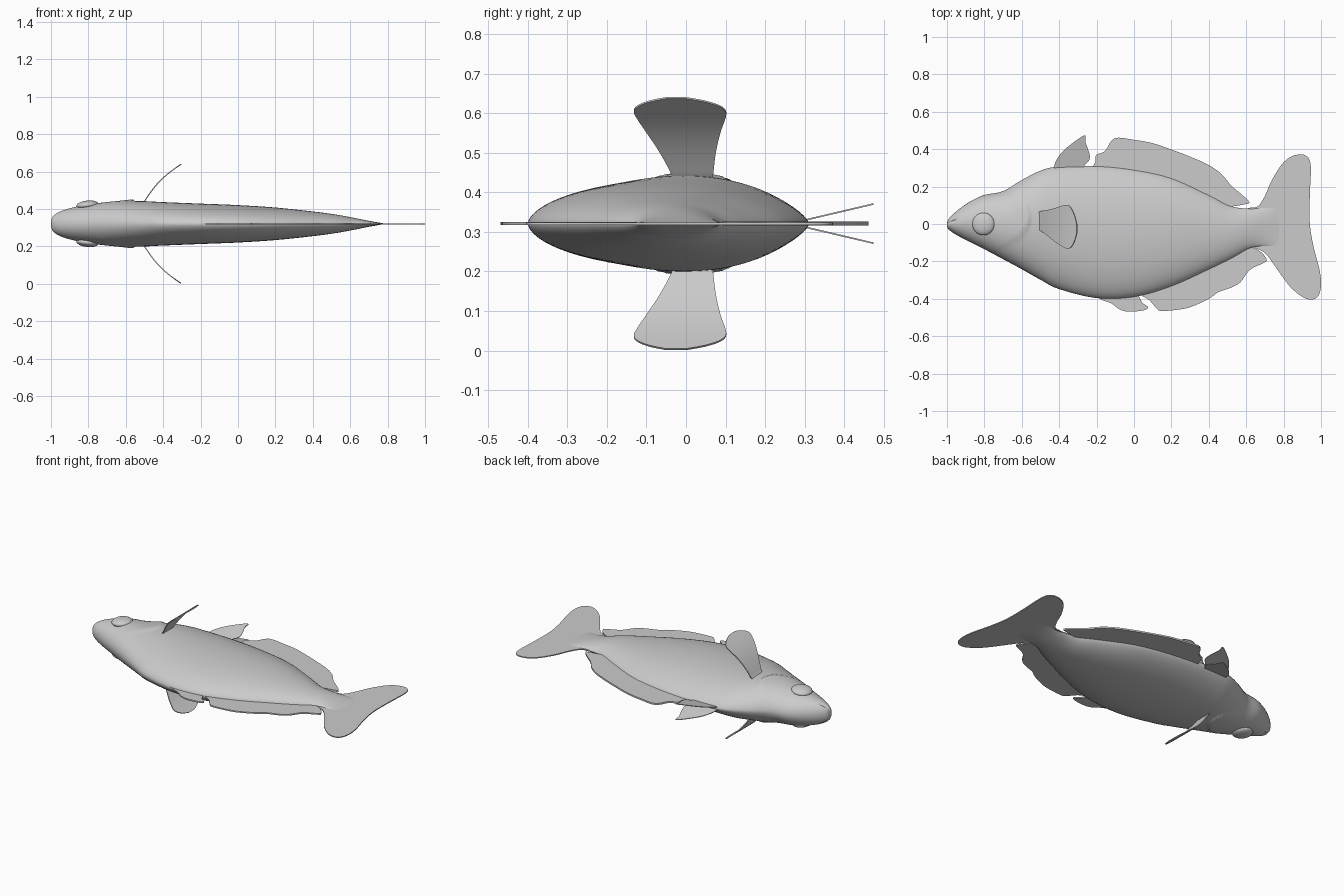
import bpy, bmesh, math

if "Cube" in bpy.data.objects:
    bpy.data.objects.remove(bpy.data.objects["Cube"])

ZC = 0.321  # mid-plane height: the fish lies on its side


def spline(pts, n, closed=False):
    """Catmull-Rom through tuples of any length."""
    m = len(pts)
    get = (lambda i: pts[i % m]) if closed else (lambda i: pts[max(0, min(m - 1, i))])
    out = []
    for i in range(m if closed else m - 1):
        for k in range(n):
            t = k / n
            out.append(tuple(
                0.5 * (2 * b + (c - a) * t + (2 * a - 5 * b + 4 * c - d) * t * t
                       + (3 * b - a - 3 * c + d) * t ** 3)
                for a, b, c, d in zip(get(i - 1), get(i), get(i + 1), get(i + 2))))
    return out if closed else out + [pts[-1]]


def finish(name, bm, angle=40):
    bmesh.ops.recalc_face_normals(bm, faces=bm.faces)
    me = bpy.data.meshes.new(name)
    bm.to_mesh(me)
    bm.free()
    ob = bpy.data.objects.new(name, me)
    bpy.context.collection.objects.link(ob)
    bpy.ops.object.select_all(action='DESELECT')
    ob.select_set(True)
    bpy.context.view_layer.objects.active = ob
    bpy.ops.object.shade_smooth_by_angle(angle=math.radians(angle))
    return ob


def flat_fin(name, outline, zf=lambda y: 0.0, t=0.004):
    """Thin plate from an outline in the fish's plane."""
    pts = spline(outline, 4, True)
    bm = bmesh.new()
    hi = [bm.verts.new((x, y, ZC + zf(y) + t)) for x, y in pts]
    lo = [bm.verts.new((x, y, ZC + zf(y) - t)) for x, y in pts]
    bm.faces.new(hi)
    bm.faces.new(lo[::-1])
    for i in range(len(pts)):
        j = (i + 1) % len(pts)
        bm.faces.new((hi[i], lo[i], lo[j], hi[j]))
    bmesh.ops.triangulate(bm, faces=[f for f in bm.faces if len(f.verts) > 4])
    return finish(name, bm)


# Body: stations of x, upper edge, lower edge, half thickness
stations = [(-1, .006, -.012, .012), (-.99, .028, -.03, .04), (-.95, .068, -.058, .066),
            (-.88, .118, -.095, .088), (-.8, .155, -.135, .103), (-.7, .176, -.188, .115),
            (-.6, .235, -.242, .121), (-.5, .285, -.298, .121), (-.4, .307, -.348, .116),
            (-.2, .31, -.396, .108), (0, .29, -.39, .1), (.2, .245, -.333, .087),
            (.4, .155, -.243, .066), (.52, .095, -.185, .05), (.62, .083, -.13, .032),
            (.7, .09, -.12, .016), (.78, .1, -.13, .002)]
N = 64
bm = bmesh.new()
rings = []
for x, top, bot, w in spline(stations, 10):
    c, h = (top + bot) / 2, (top - bot) / 2
    ring = []
    blend = max(0, min(1, (x + .9) / .5))
    for k in range(N):
        a = 2 * math.pi * k / N
        y, s = c + h * math.cos(a), math.sin(a)
        p = 1 + blend * (0.35 if math.cos(a) > 0 else 0.12) * abs(math.cos(a))
        z = w * abs(s) ** p
        # raised gill cover edge
        edge = -.555 - 6.4 * (y - .03) ** 2
        if x < edge:
            fade = max(0, min(1, (y + .15) / .12))
            z += .009 * math.exp((x - edge) / .07) * fade * abs(s)
        # mouth groove
        if x < -.945:
            z -= .008 * abs(s) * math.exp(-((y - (x + 1) * .5) / .006) ** 2)
        ring.append(bm.verts.new((x, y, ZC + math.copysign(z, s))))
    rings.append(ring)
for r, q in zip(rings, rings[1:]):
    for k in range(N):
        j = (k + 1) % N
        bm.faces.new((r[k], r[j], q[j], q[k]))
bm.faces.new(rings[0])
bm.faces.new(rings[-1])
finish("body", bm, 50)

# Single fins along the mid-plane
flat_fin("tail_fin", [(.6, .07), (.66, .093), (.7, .15), (.74, .24), (.8, .33), (.86, .368),
                      (.92, .365), (.945, .31), (.94, .15), (.94, 0), (.96, -.12), (.993, -.25),
                      (1, -.33), (.985, -.385), (.95, -.404), (.9, -.39), (.83, -.33),
                      (.75, -.22), (.7, -.155), (.64, -.125), (.6, -.1)], t=.003)
flat_fin("long_upper_fin", [(-.2, .25), (-.205, .335), (-.2, .37), (-.155, .39), (-.105, .458),
                            (0, .45), (.1, .432), (.2, .398), (.3, .36), (.4, .315), (.47, .265),
                            (.52, .205), (.57, .163), (.613, .122), (.605, .108), (.5, .09),
                            (.42, .08), (.2, .15)], t=.005)
flat_fin("short_lower_fin", [(-.22, -.36), (-.18, -.402), (-.12, -.425), (-.08, -.455),
                             (-.03, -.469), (.05, -.462), (.075, -.445), (.045, -.42),
                             (.02, -.375), (0, -.34)])
flat_fin("long_lower_fin", [(.03, -.33), (.04, -.38), (.08, -.405), (.125, -.456), (.15, -.465),
                            (.22, -.46), (.3, -.445), (.4, -.4), (.45, -.365), (.52, -.34),
                            (.57, -.31), (.62, -.245), (.69, -.21), (.71, -.193), (.68, -.15),
                            (.62, -.122), (.56, -.12), (.3, -.22)])

# Paired parts, mirrored across the mid-plane
pectoral = [(-.15, -.03, .06), (0, -.035, .068), (.25, -.065, .075), (.5, -.1, .087),
            (.7, -.125, .1), (.8, -.132, .1), (.88, -.12, .082), (.95, -.09, .045), (1, -.05, 0)]
for side, sg in (("top", 1), ("bottom", -1)):
    flat_fin("small_paired_fin_" + side,
             [(-.41, .29), (-.425, .315), (-.4, .365), (-.355, .412), (-.265, .474), (-.26, .44),
              (-.238, .375), (-.24, .34), (-.265, .315), (-.28, .29)],
             lambda y: sg * (.011 + .235 * (y - .31)), .002)

    # Pectoral fin: a bowed strip leaning back
    bm = bmesh.new()
    rows = []
    for s, lo, hi in spline(pectoral, 4):
        bow = .012 * math.sin(math.pi * max(0, s))
        x, z = -.5 + .195 * s - bow, .121 + .197 * s + bow
        rows.append([[bm.verts.new((x + d, lo + (hi - lo) * k / 6, ZC + sg * (z - d)))
                      for k in range(7)] for d in (-.002, .002)])
    for a, b in zip(rows, rows[1:]):
        for f in (0, 1):
            for k in range(6):
                bm.faces.new((a[f][k], a[f][k + 1], b[f][k + 1], b[f][k]))
        for k in (0, 6):
            bm.faces.new((a[0][k], a[1][k], b[1][k], b[0][k]))
    for r in (rows[0], rows[-1]):
        for k in range(6):
            bm.faces.new((r[0][k], r[0][k + 1], r[1][k + 1], r[1][k]))
    finish("pectoral_fin_" + side, bm)

    # Eye: flattened dome tilted with the head
    bm = bmesh.new()
    bmesh.ops.create_uvsphere(bm, u_segments=32, v_segments=16, radius=.06)
    eye = finish("eye_" + side, bm)
    eye.scale = (1, 1, .4)
    eye.rotation_euler = (0, -sg * math.radians(6), 0)
    eye.location = (-.805, 0, ZC + sg * .1)
